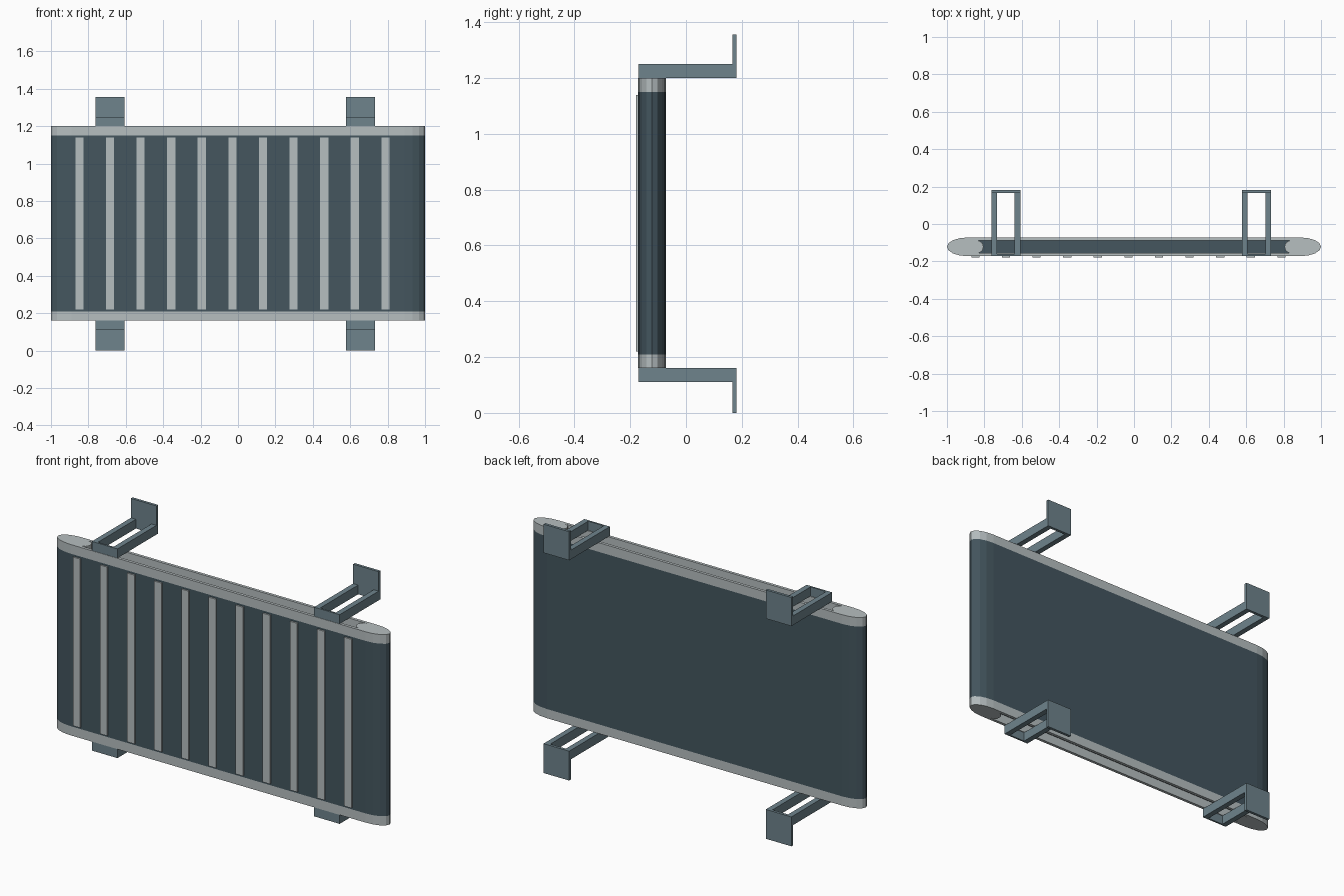
import bpy
import bmesh
from math import cos, sin, pi

cube = bpy.data.objects.get("Cube")
if cube:
    bpy.data.objects.remove(cube)


def material(name, rgb):
    m = bpy.data.materials.new(name)
    m.use_nodes = True
    m.diffuse_color = (*rgb, 1)
    m.node_tree.nodes["Principled BSDF"].inputs["Base Color"].default_value = (*rgb, 1)
    return m


DARK = material("dark slate", (0.058, 0.093, 0.114))
LIGHT = material("light grey", (0.47, 0.52, 0.53))
STEEL = material("steel blue grey", (0.156, 0.227, 0.262))


def finish(name, bm, mat):
    bmesh.ops.recalc_face_normals(bm, faces=bm.faces)
    mesh = bpy.data.meshes.new(name)
    bm.to_mesh(mesh)
    bm.free()
    mesh.materials.append(mat)
    obj = bpy.data.objects.new(name, mesh)
    bpy.context.collection.objects.link(obj)
    return obj


def add_prism(bm, outline, z0, z1):
    face = bm.faces.new([bm.verts.new((x, y, z0)) for x, y in outline])
    top = bmesh.ops.extrude_face_region(bm, geom=[face])["geom"]
    verts = [v for v in top if isinstance(v, bmesh.types.BMVert)]
    bmesh.ops.translate(bm, verts=verts, vec=(0, 0, z1 - z0))


def add_box(bm, x0, x1, y0, y1, z0, z1):
    add_prism(bm, [(x0, y0), (x1, y0), (x1, y1), (x0, y1)], z0, z1)


def arc(cx, rx, ry, steps=8):
    # Half ellipse bulging along x, from front to back
    angles = [pi * (i / steps - 0.5) for i in range(steps + 1)]
    return [(cx + rx * cos(a), MID + ry * sin(a)) for a in angles]


MID = -0.122
BOTTOM, TOP, RIM = 0.16, 1.20, 0.05

# Flat panel core with rounded ends
end = arc(0.89, 0.11, 0.05)
bm = bmesh.new()
add_prism(bm, end + [(-x, y) for x, y in reversed(end)], BOTTOM + RIM, TOP - RIM)
finish("panel", bm, DARK)

# Slotted rims along both long edges, solid at the rounded ends
inner = arc(0.84, -0.035, 0.034)
half = [(0, end[0][1])] + end + [(0, end[-1][1]), (0, inner[-1][1])]
half += inner[::-1] + [(0, inner[0][1])]
for name, z in (("bottom_rim", BOTTOM), ("top_rim", TOP - RIM)):
    bm = bmesh.new()
    for side in (1, -1):
        add_prism(bm, [(side * x, y) for x, y in half], z, z + RIM)
    finish(name, bm, LIGHT)

# Raised vertical strips on the front
bm = bmesh.new()
for i in range(11):
    x = -0.848 + i * 0.1636
    add_box(bm, x - 0.022, x + 0.022, -0.18, -0.17, 0.22, 1.14)
finish("front_strips", bm, LIGHT)

# Open wall brackets: two arms, a front bar and a wall plate
for side, cx in (("right", -0.685), ("left", 0.655)):
    x0, x1 = cx - 0.077, cx + 0.077
    for level, z, p0, p1 in (("top", TOP, TOP, 1.356), ("bottom", BOTTOM - 0.05, 0, BOTTOM)):
        bm = bmesh.new()
        add_box(bm, x0, x0 + 0.03, -0.16, 0.166, z, z + 0.05)
        add_box(bm, x1 - 0.03, x1, -0.16, 0.166, z, z + 0.05)
        add_box(bm, x0, x1, -0.17, -0.16, z, z + 0.05)
        add_box(bm, x0, x1, 0.166, 0.181, p0, p1)
        finish(f"{side}_{level}_bracket", bm, STEEL)
